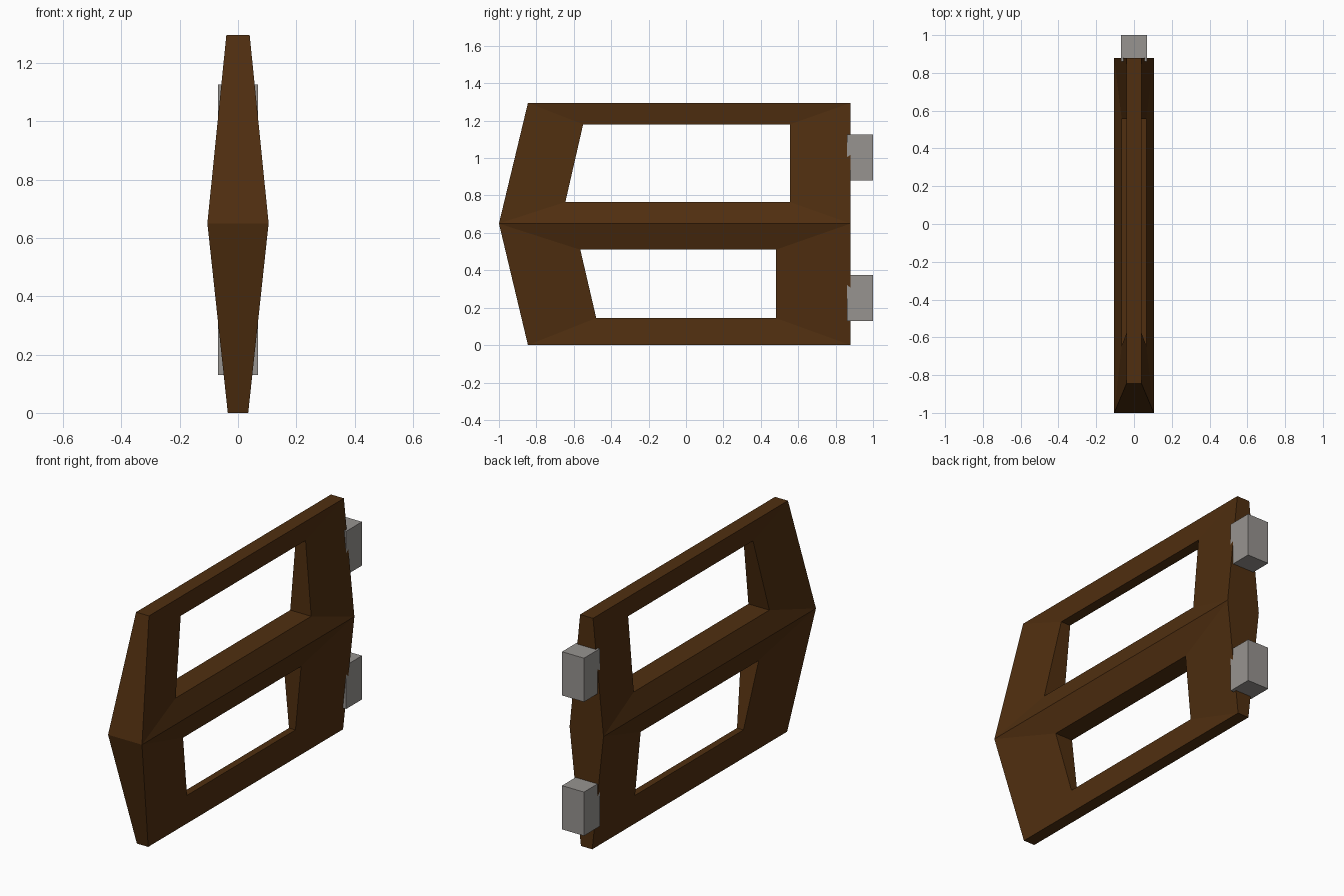
import bpy, bmesh

if "Cube" in bpy.data.objects:
    bpy.data.objects.remove(bpy.data.objects["Cube"])


def material(name, rgb):
    m = bpy.data.materials.new(name)
    m.diffuse_color = (*rgb, 1)
    m.use_nodes = True
    m.node_tree.nodes["Principled BSDF"].inputs["Base Color"].default_value = m.diffuse_color
    return m


def finish(name, bm, mat):
    bmesh.ops.recalc_face_normals(bm, faces=bm.faces)
    mesh = bpy.data.meshes.new(name)
    bm.to_mesh(mesh)
    bm.free()
    mesh.materials.append(mat)
    obj = bpy.data.objects.new(name, mesh)
    bpy.context.collection.objects.link(obj)


wood = material("dark_wood", (0.08, 0.028, 0.005))
metal = material("grey_metal", (0.31, 0.295, 0.28))

# Wooden frame: (y, z, half thickness) of the outline, ridge in the middle
A, B = (-0.845, 0, 0.035), (0.88, 0, 0.035)
F, C = (-1, 0.65, 0.105), (0.88, 0.65, 0.105)
E, D = (-0.845, 1.295, 0.04), (0.88, 1.295, 0.04)

# Each cell: outer corners and the matching corners of its opening
cells = [
    ([A, B, C, F], [(-0.48, 0.145, 0.02), (0.48, 0.145, 0.02),
                    (0.48, 0.51, 0.055), (-0.565, 0.51, 0.055)]),
    ([F, C, D, E], [(-0.645, 0.765, 0.065), (0.555, 0.765, 0.065),
                    (0.555, 1.18, 0.03), (-0.55, 1.18, 0.03)]),
]

bm = bmesh.new()
cache = {}


def vert(p, side):
    if (p, side) not in cache:
        cache[p, side] = bm.verts.new((side * p[2], p[0], p[1]))
    return cache[p, side]


def wall(p, q):
    bm.faces.new([vert(p, -1), vert(q, -1), vert(q, 1), vert(p, 1)])


for outer, inner in cells:
    for i in range(4):
        j = (i + 1) % 4
        for s in (-1, 1):
            bm.faces.new([vert(outer[i], s), vert(outer[j], s),
                          vert(inner[j], s), vert(inner[i], s)])
        wall(inner[i], inner[j])

# Outer rim
rim = [A, B, C, D, E, F]
for i in range(6):
    wall(rim[i], rim[(i + 1) % 6])
finish("window_frame", bm, wood)

# Hinge blocks on the back edge
for name, z in (("lower_hinge", 0.2525), ("upper_hinge", 1.0025)):
    bm = bmesh.new()
    bmesh.ops.create_cube(bm, size=1)
    for v in bm.verts:
        v.co = (v.co.x * 0.136, 0.93 + v.co.y * 0.14, z + v.co.z * 0.245)
    finish(name, bm, metal)
